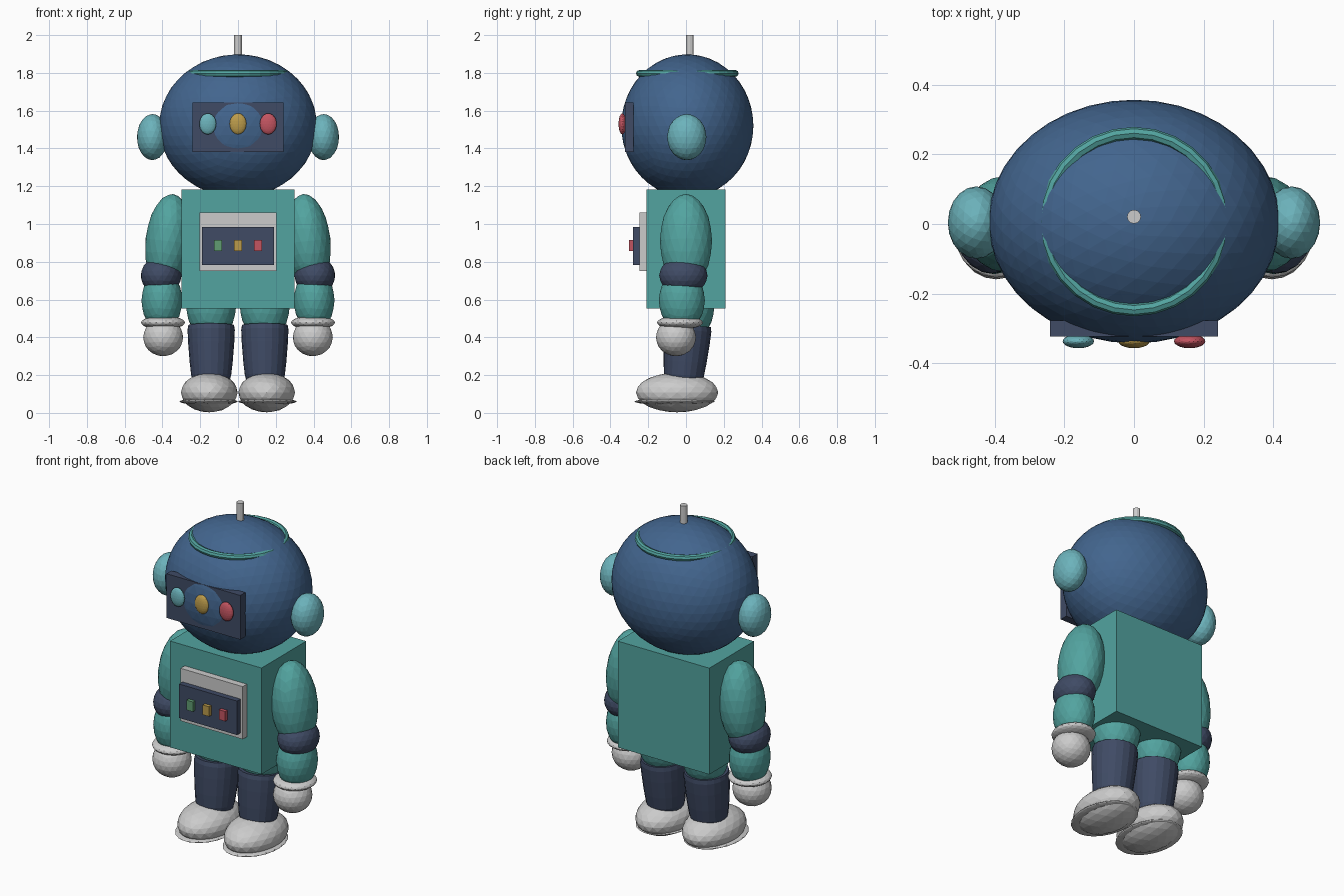
import bpy, bmesh, math
from mathutils import Matrix

if "Cube" in bpy.data.objects:
    bpy.data.objects.remove(bpy.data.objects["Cube"])


def mat(name, rgb):
    m = bpy.data.materials.new(name)
    m.diffuse_color = (*rgb, 1)
    m.use_nodes = True
    m.node_tree.nodes["Principled BSDF"].inputs["Base Color"].default_value = m.diffuse_color
    return m


BLUE = mat("blue", (.055, .13, .27))
TEAL = mat("teal", (.085, .37, .35))
CYAN = mat("cyan", (.15, .45, .5))
NAVY = mat("navy", (.05, .07, .13))
GREEN = mat("green", (.12, .34, .17))
YELLOW = mat("yellow", (.5, .33, .07))
RED = mat("red", (.55, .09, .12))
METAL = None


def add(name, bm, loc, material, rot=(0, 0, 0)):
    bmesh.ops.recalc_face_normals(bm, faces=bm.faces)
    me = bpy.data.meshes.new(name)
    bm.to_mesh(me)
    bm.free()
    if material:
        me.materials.append(material)
    ob = bpy.data.objects.new(name, me)
    ob.location = loc
    ob.rotation_euler = [math.radians(a) for a in rot]
    bpy.context.collection.objects.link(ob)
    return ob


def ball(name, loc, radii, material, rot=(0, 0, 0), sub=3):
    bm = bmesh.new()
    bmesh.ops.create_icosphere(bm, subdivisions=sub, radius=1)
    bmesh.ops.scale(bm, vec=radii, verts=bm.verts)
    return add(name, bm, loc, material, rot)


def box(name, lo, hi, material):
    size = [b - a for a, b in zip(lo, hi)]
    bm = bmesh.new()
    bmesh.ops.create_cube(bm, size=1)
    bmesh.ops.scale(bm, vec=size, verts=bm.verts)
    return add(name, bm, [(a + b) / 2 for a, b in zip(lo, hi)], material)


def lathe(name, profile, loc, material, rot=(0, 0, 0), segments=20, closed=False):
    bm = bmesh.new()
    rings = [[bm.verts.new((r * math.cos(2 * math.pi * i / segments),
                            r * math.sin(2 * math.pi * i / segments), z))
              for i in range(segments)] for r, z in profile]
    pairs = list(zip(rings, rings[1:] + rings[:1]))
    for a, b in (pairs if closed else pairs[:-1]):
        for i in range(segments):
            j = (i + 1) % segments
            bm.faces.new((a[i], a[j], b[j], b[i]))
    if not closed:
        bm.faces.new(rings[0])
        bm.faces.new(rings[-1])
    return add(name, bm, loc, material, rot)


# Head, crown ring and antenna
ball("head", (0, .007, 1.52), (.418, .35, .378), BLUE, sub=4)
ring = [(.254 + .018 * math.cos(k * math.pi / 4), .018 * math.sin(k * math.pi / 4))
        for k in range(8)]
lathe("crown_ring", ring, (0, .007, 1.797), TEAL, segments=28, closed=True)
lathe("antenna", [(.02, 1.8), (.02, 2)], (0, .021, 0), METAL, segments=12)

# Face plate and three lights
box("face_plate", (-.242, -.324, 1.38), (.242, -.277, 1.642), NAVY)
for x, m in ((-.16, CYAN), (0, YELLOW), (.16, RED)):
    ball("face_light", (x, -.337, 1.53), (.045, .02, .056), m)

# Body with chest panel and buttons
box("body", (-.3, -.208, .553), (.3, .21, 1.183), TEAL)
box("chest_frame", (-.204, -.247, .75), (.204, -.2, 1.062), METAL)
box("chest_panel", (-.19, -.28, .784), (.19, -.24, .985), NAVY)
for x, m in ((-.106, GREEN), (0, YELLOW), (.106, RED)):
    box("chest_button", (x - .021, -.301, .856), (x + .021, -.27, .914), m)

# Paired parts
for s, side in ((-1, "right"), (1, "left")):
    ball(side + "_ear", (s * .453, .004, 1.46), (.082, .104, .122), CYAN)
    # Arm
    ball(side + "_upper_arm", (s * .37, 0, .91), (.12, .138, .25), TEAL, (0, -s * 6, 0))
    ball(side + "_elbow", (s * .407, -.014, .727), (.108, .128, .1), NAVY)
    ball(side + "_forearm", (s * .403, -.022, .595), (.108, .122, .16), TEAL)
    ball(side + "_cuff", (s * .397, -.032, .478), (.117, .122, .036), METAL)
    ball(side + "_hand", (s * .396, -.053, .4), (.106, .106, .1), METAL)
    # Leg
    ball(side + "_thigh", (s * .142, .022, .58), (.134, .13, .2), TEAL)
    lathe(side + "_shin", [(.09, -.19), (.106, -.13), (.114, -.06), (.122, .04),
                           (.125, .11), (.121, .135)],
          (s * .142, 0, .33), NAVY, (-5, 0, 0))
    # Shoe
    ball(side + "_shoe", (s * .152, -.047, .108), (.15, .218, .105), METAL)
    ball(side + "_sole", (s * .156, -.06, .06), (.155, .214, .018), METAL)
